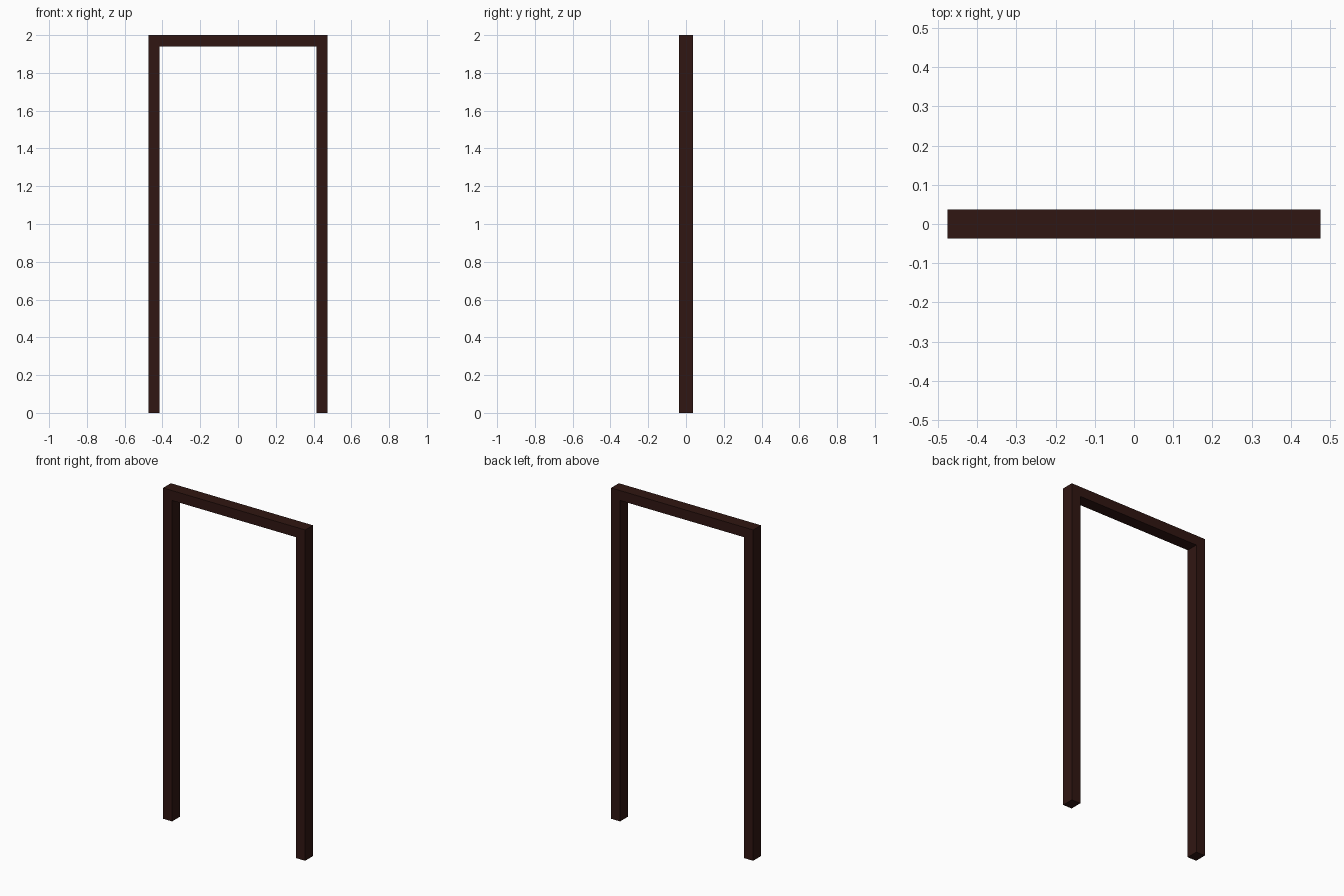
import bpy
import bmesh

if "Cube" in bpy.data.objects:
    bpy.data.objects.remove(bpy.data.objects["Cube"])

W, H, D, T = 0.475, 2.0, 0.074, 0.06  # half width, height, depth, board thickness

mat = bpy.data.materials.new("dark_wood")
mat.diffuse_color = (0.03, 0.008, 0.006, 1)
mat.use_nodes = True
mat.node_tree.nodes["Principled BSDF"].inputs["Base Color"].default_value = mat.diffuse_color

# Door frame: upside-down U outline extruded through its depth
outline = [(-W, 0), (-W, H), (W, H), (W, 0),
           (W - T, 0), (W - T, H - T), (-W + T, H - T), (-W + T, 0)]
bm = bmesh.new()
face = bm.faces.new([bm.verts.new((x, -D / 2, z)) for x, z in outline])
ext = bmesh.ops.extrude_face_region(bm, geom=[face], use_keep_orig=True)
moved = [g for g in ext["geom"] if isinstance(g, bmesh.types.BMVert)]
bmesh.ops.translate(bm, verts=moved, vec=(0, D, 0))
bmesh.ops.recalc_face_normals(bm, faces=bm.faces)

mesh = bpy.data.meshes.new("door_frame")
bm.to_mesh(mesh)
bm.free()
mesh.materials.append(mat)
frame = bpy.data.objects.new("door_frame", mesh)
bpy.context.collection.objects.link(frame)
